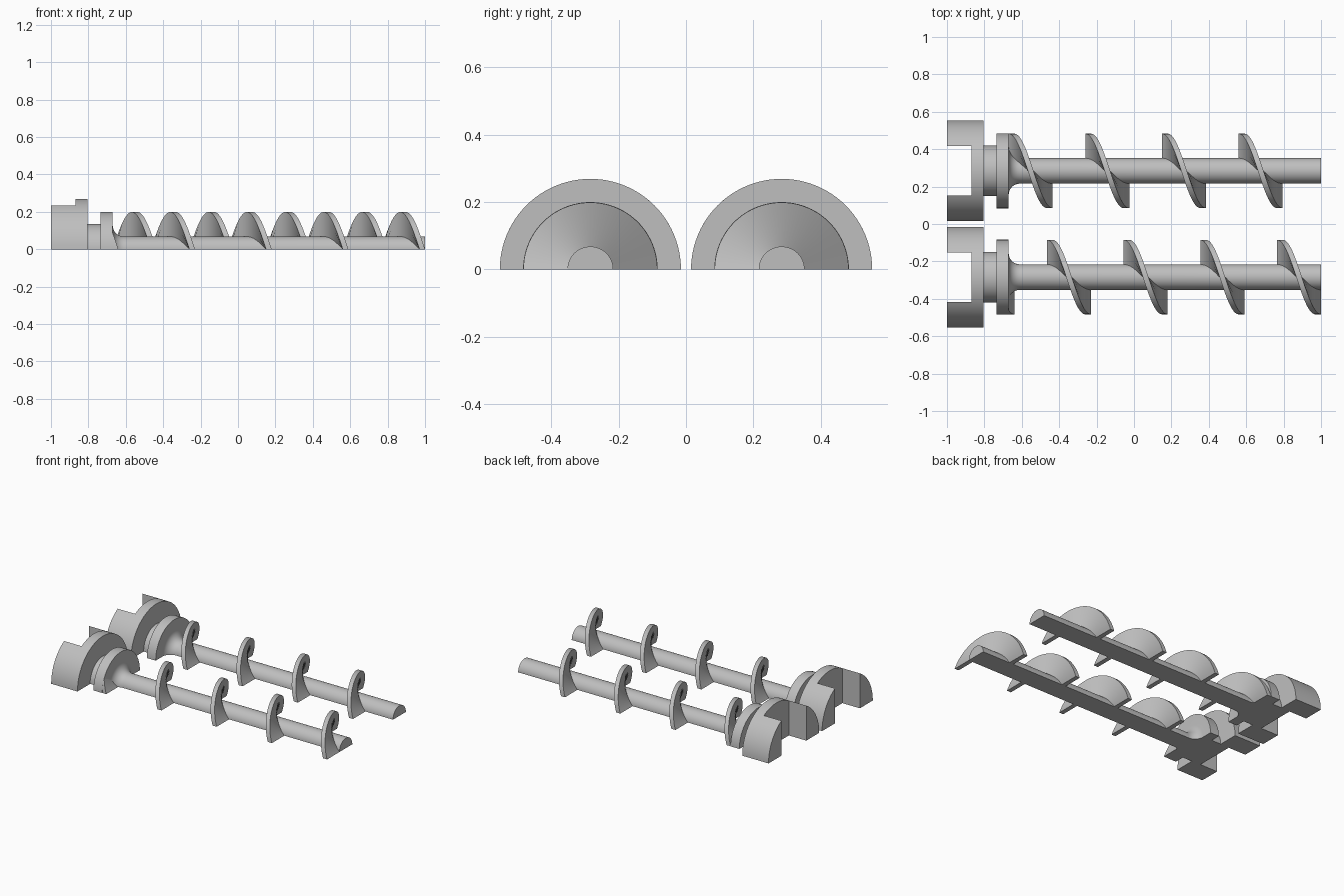
import bpy, bmesh
from math import sin, cos, pi, acos, radians

if "Cube" in bpy.data.objects:
    bpy.data.objects.remove(bpy.data.objects["Cube"])

steel = bpy.data.materials.new("light_grey_steel")
steel.use_nodes = True
GREY = (0.52, 0.52, 0.52, 1)
steel.diffuse_color = GREY
steel.node_tree.nodes["Principled BSDF"].inputs["Base Color"].default_value = GREY

ROW_Y = 0.284      # distance of each screw axis from the middle
R_COUPLING, R_COLLAR, R_NECK, R_SHAFT = 0.269, 0.2, 0.135, 0.068
SLOT = 0.132       # half width of the coupling slot
PITCH, THICK = 0.41, 0.03


def finish(name, bm, y):
    bmesh.ops.recalc_face_normals(bm, faces=bm.faces)
    mesh = bpy.data.meshes.new(name)
    bm.to_mesh(mesh)
    bm.free()
    mesh.materials.append(steel)
    ob = bpy.data.objects.new(name, mesh)
    bpy.context.collection.objects.link(ob)
    ob.location.y = y
    bpy.ops.object.select_all(action='DESELECT')
    ob.select_set(True)
    bpy.context.view_layer.objects.active = ob
    bpy.ops.object.shade_smooth_by_angle(angle=radians(30))


def loft(name, rings, y, closed):
    """Skin a list of point rings and cap both ends."""
    bm = bmesh.new()
    vs = [[bm.verts.new(p) for p in ring] for ring in rings]
    n = len(vs[0])
    for a, b in zip(vs, vs[1:]):
        for i in range(n if closed else n - 1):
            j = (i + 1) % n
            bm.faces.new((a[i], a[j], b[j], b[i]))
    if closed:
        bm.faces.new(vs[0])
        bm.faces.new(vs[-1])
    else:
        # half-round end faces and the flat underside
        bm.faces.new([r[0] for r in vs])
        bm.faces.new([r[-1] for r in vs])
        bm.faces.new(vs[0] + vs[-1][::-1])
    finish(name, bm, y)


def half_lathe(name, profile, y, steps=48):
    rings = [[(x, r * cos(pi * k / steps), r * sin(pi * k / steps))
              for x, r in profile] for k in range(steps + 1)]
    loft(name, rings, y, False)


def flight(name, x0, y, u0=0.0, steps=40):
    """Half a turn of the spiral blade, from the +y side over to the -y side."""
    rings = []
    for k in range(steps + 1):
        u = u0 + (1 - u0) * k / steps
        x, c, s = x0 + u * PITCH / 2, cos(pi * u), sin(pi * u)
        rings.append([(x + dx, r * c, r * s) for dx, r in
                      ((0, 0.066), (0, 0.199), (THICK, 0.199), (THICK, 0.066))])
    loft(name, rings, y, True)


def jaw(name, side, y, steps=16):
    """Round-backed coupling tooth beside the slot."""
    top = acos(SLOT / R_COUPLING)
    outline = [(R_COUPLING * cos(top * k / steps), R_COUPLING * sin(top * k / steps))
               for k in range(steps + 1)] + [(SLOT, 0)]
    loft(name, [[(x, side * a, z) for a, z in outline] for x in (-1, -0.87)], y, True)


# Shaft with coupling disc, neck, collar and rounded root
FILLET = 0.06
body = [(-0.87, R_COUPLING), (-0.805, R_COUPLING), (-0.805, R_NECK),
        (-0.735, R_NECK), (-0.735, R_COLLAR), (-0.67, R_COLLAR)]
for k in range(9):
    a = pi / 2 * k / 8
    body.append((-0.67 + FILLET * (1 - cos(a)), R_SHAFT + FILLET * (1 - sin(a))))
body.append((1, R_SHAFT))

for row, y, first in (("front", -ROW_Y, -0.465), ("back", ROW_Y, -0.67)):
    half_lathe(row + "_shaft", body, y)
    for label, side in (("outer", 1), ("inner", -1)):
        jaw(f"{row}_{label}_jaw", side if y > 0 else -side, y)
    for i in range(4):
        flight(f"{row}_flight_{i + 1}", first + i * PITCH, y)

# Short blade end emerging from the front collar
flight("front_flight_stub", -0.465 - PITCH, -ROW_Y, u0=0.75)
